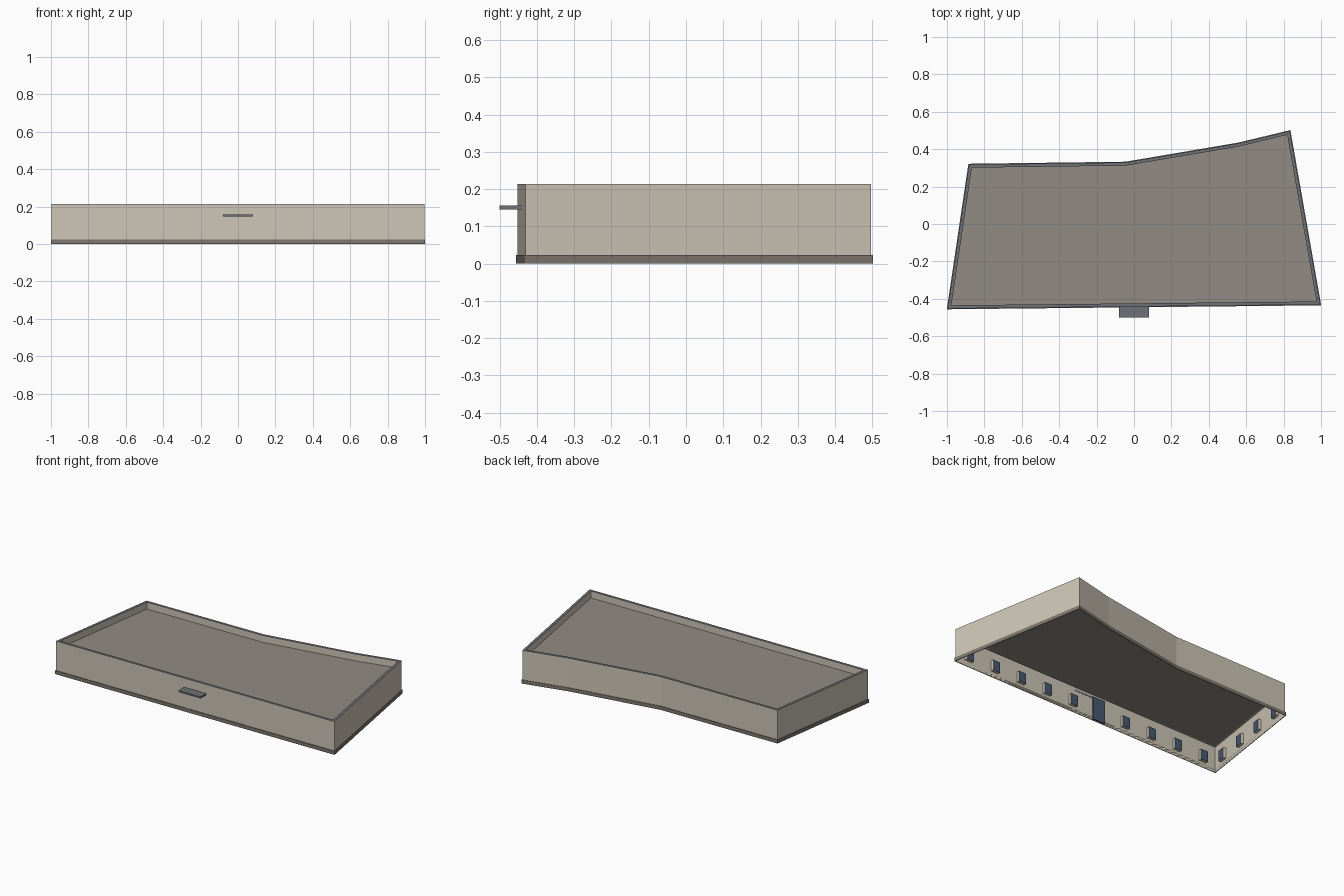
import bpy, bmesh, math
from mathutils import Vector

if "Cube" in bpy.data.objects:
    bpy.data.objects.remove(bpy.data.objects["Cube"])

# footprint, counter-clockwise from the front left corner
PLAN = [Vector(p) for p in ((-.996, -.452), (.996, -.431), (.833, .497),
                            (.557, .431), (-.045, .329), (-.882, .318))]
TOP, ROOF, PLINTH = .2145, .17, .023


def material(name, rgb):
    m = bpy.data.materials.new(name)
    m.diffuse_color = (*rgb, 1)
    m.use_nodes = True
    m.node_tree.nodes["Principled BSDF"].inputs["Base Color"].default_value = m.diffuse_color
    return m


BEIGE = material("beige plaster", (.62, .57, .475))
STONE = material("plinth stone", (.21, .185, .155))
ROOFING = material("roof felt", (.285, .262, .228))
METAL = material("grey metal", (.16, .165, .19))
GLASS = material("blue glass", (.065, .10, .165))


def offset(d):
    """Footprint moved outward by d with mitred corners."""
    out = []
    for i, p in enumerate(PLAN):
        a = (p - PLAN[i - 1]).normalized()
        b = (PLAN[(i + 1) % len(PLAN)] - p).normalized()
        na, nb = Vector((a.y, -a.x)), Vector((b.y, -b.x))
        out.append(p + (na + nb) * d / (1 + na.dot(nb)))
    return out


def finish(name, bm, *mats):
    me = bpy.data.meshes.new(name)
    bm.to_mesh(me)
    bm.free()
    for m in mats:
        me.materials.append(m)
    ob = bpy.data.objects.new(name, me)
    bpy.context.collection.objects.link(ob)
    return ob


def loft(name, loops, closed, *mats):
    """Skin between (plan, height) loops; closed joins last to first."""
    bm = bmesh.new()
    rings = [[bm.verts.new((p.x, p.y, z)) for p in plan] for plan, z in loops]
    n = len(PLAN)
    for k in range(len(rings) if closed else len(rings) - 1):
        lo, hi = rings[k], rings[(k + 1) % len(rings)]
        for i in range(n):
            j = (i + 1) % n
            bm.faces.new((lo[i], lo[j], hi[j], hi[i]))
    bm.normal_update()
    if len(mats) > 1:
        for f in bm.faces:
            f.material_index = int(f.normal.z > .5)
    return finish(name, bm, *mats)


def box(name, pos, size, angle, *mats):
    """Box whose inward (+y) face takes the second material."""
    bm = bmesh.new()
    bmesh.ops.create_cube(bm, size=1)
    for v in bm.verts:
        v.co = Vector(c * s for c, s in zip(v.co, size))
    bm.normal_update()
    if len(mats) > 1:
        for f in bm.faces:
            f.material_index = int(f.normal.y > .5)
    ob = finish(name, bm, *mats)
    ob.location, ob.rotation_euler.z = pos, angle


# shell: thin walls, raised rim with grey capping, base band
loft("outer_walls", [(PLAN, 0), (PLAN, ROOF)], False, BEIGE)
inner = offset(-.017)
loft("parapet", [(PLAN, ROOF), (PLAN, TOP), (inner, TOP), (inner, ROOF)],
     True, BEIGE, METAL)
rim = offset(.004)
loft("plinth", [(PLAN, 0), (rim, 0), (rim, PLINTH), (PLAN, PLINTH)], True, STONE)

# flat roof, open to the interior below
bm = bmesh.new()
bm.faces.new([bm.verts.new((p.x, p.y, ROOF)) for p in PLAN])
finish("flat_roof", bm, ROOFING)

# evenly spaced window bays on the inner side of every wall, one bay is the door
for w, a in enumerate(PLAN):
    d = PLAN[(w + 1) % len(PLAN)] - a
    bays = max(1, round(d.length / .2))
    inward = Vector((-d.y, d.x)).normalized()
    angle = math.atan2(d.y, d.x)
    for i in range(bays):
        p = a + d * (i + .5) / bays
        if w == 0 and i == 4:
            p += inward * .005
            box("entrance_door", (p.x, p.y, .079), (.09, .008, .15), angle, GLASS)
        else:
            p += inward * .011
            box("window", (p.x, p.y, .07), (.052, .02, .068), angle, BEIGE, GLASS)

# entrance canopy
box("canopy", (0, -.47, .151), (.158, .06, .01), math.atan2(.021, 1.992) * 0, METAL)
